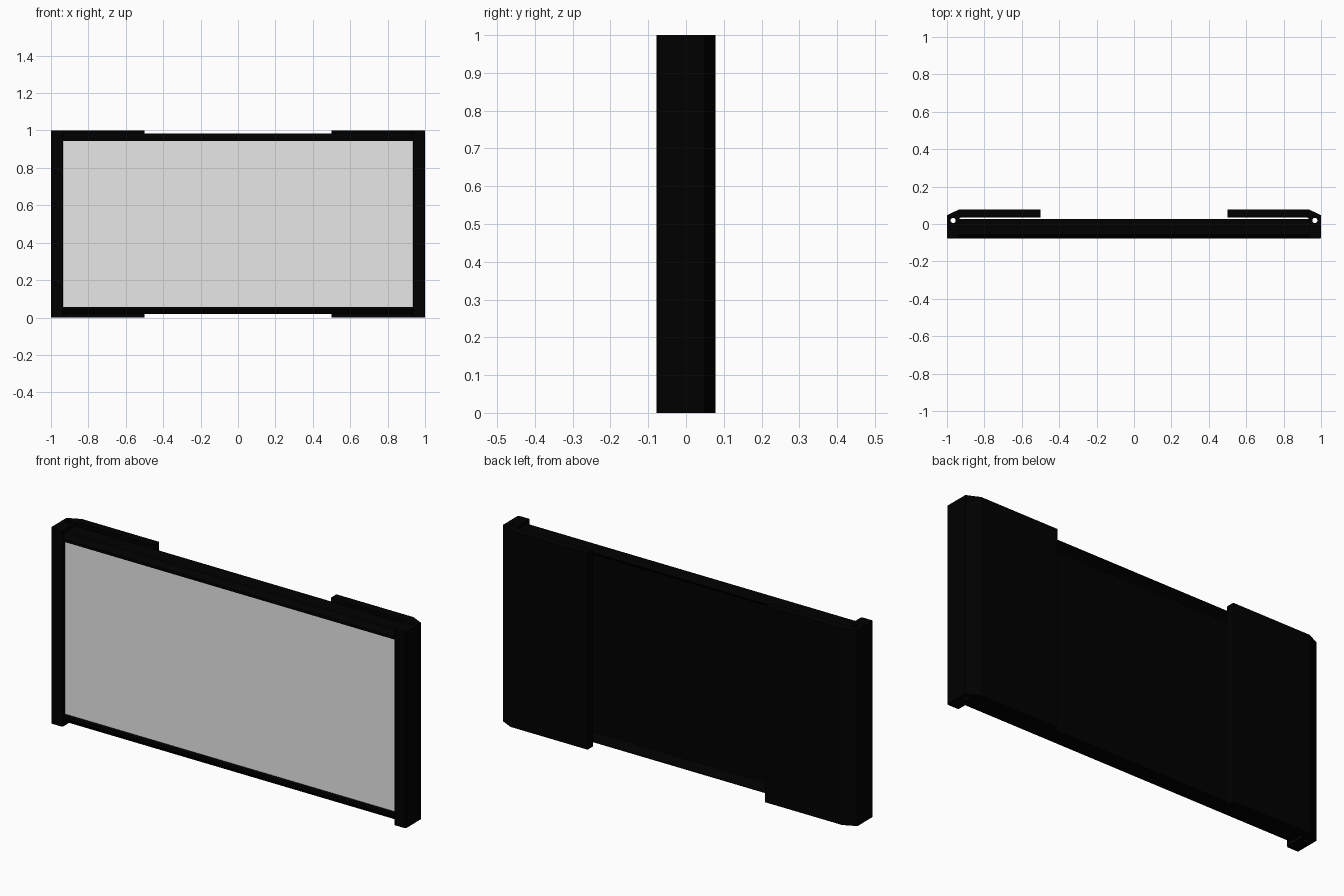
import bpy, math

cube = bpy.data.objects.get("Cube")
if cube:
    bpy.data.objects.remove(cube, do_unlink=True)


def material(name, colour):
    mat = bpy.data.materials.new(name)
    mat.use_nodes = True
    mat.diffuse_color = colour
    bsdf = next(n for n in mat.node_tree.nodes if n.type == 'BSDF_PRINCIPLED')
    bsdf.inputs["Base Color"].default_value = colour
    return mat


black = material("matte black", (0, 0, 0, 1))
grey = material("screen grey", (0.8, 0.8, 0.8, 1))


def extrusion(name, loops, length, mat, location=(0, 0, 0), rotation=(0, 0, 0)):
    """Prism from flat outlines, centred on its plane; later loops are holes."""
    curve = bpy.data.curves.new(name, 'CURVE')
    curve.dimensions = '2D'
    curve.fill_mode = 'BOTH'
    curve.extrude = length / 2
    for loop in loops:
        spline = curve.splines.new('POLY')
        spline.points.add(len(loop) - 1)
        for point, (x, y) in zip(spline.points, loop):
            point.co = (x, y, 0, 1)
        spline.use_cyclic_u = True
    obj = bpy.data.objects.new(name, curve)
    obj.location = location
    obj.rotation_euler = rotation
    bpy.context.collection.objects.link(obj)
    bpy.ops.object.select_all(action='DESELECT')
    obj.select_set(True)
    bpy.context.view_layer.objects.active = obj
    bpy.ops.object.convert(target='MESH')
    obj = bpy.context.object
    obj.name = name
    obj.data.materials.clear()
    obj.data.materials.append(mat)
    bpy.ops.object.shade_flat()


# Panel frame: side profile (y, height from the middle) run along x, with
# bevelled front rails, a recess for the screen and a sunken back
along_x = (math.radians(90), 0, math.radians(90))
middle = (0, 0, 0.501)
upper = [(-0.05, 0.444), (-0.077, 0.444), (-0.077, 0.458), (-0.056, 0.483),
         (0.028, 0.483), (0.028, 0.479), (-0.012, 0.452)]
lower = [(y, -z) for y, z in reversed(upper)]
extrusion("panel_frame", [upper + lower], 1.88, black, middle, along_x)

# Screen plate
plate = [(-0.056, -0.444), (-0.056, 0.444), (-0.049, 0.444), (-0.049, -0.444)]
extrusion("screen", [plate], 1.872, grey, middle, along_x)

# End brackets: hooked plan profile with a pin hole running top to bottom
profile = [(0.935, -0.074), (0.939, -0.078), (0.995, -0.078), (1, -0.073),
           (1, 0.047), (0.935, 0.078), (0.5, 0.078), (0.5, 0.036),
           (0.925, 0.036), (0.935, 0.028)]
hole = [(0.967 + 0.014 * math.cos(a), 0.019 + 0.014 * math.sin(a))
        for a in (math.tau * i / 16 for i in range(16))]
for side, name in ((1, "left_bracket"), (-1, "right_bracket")):
    loops = [[(side * x, y) for x, y in loop] for loop in (profile, hole)]
    extrusion(name, loops, 1, black, (0, 0, 0.5))
